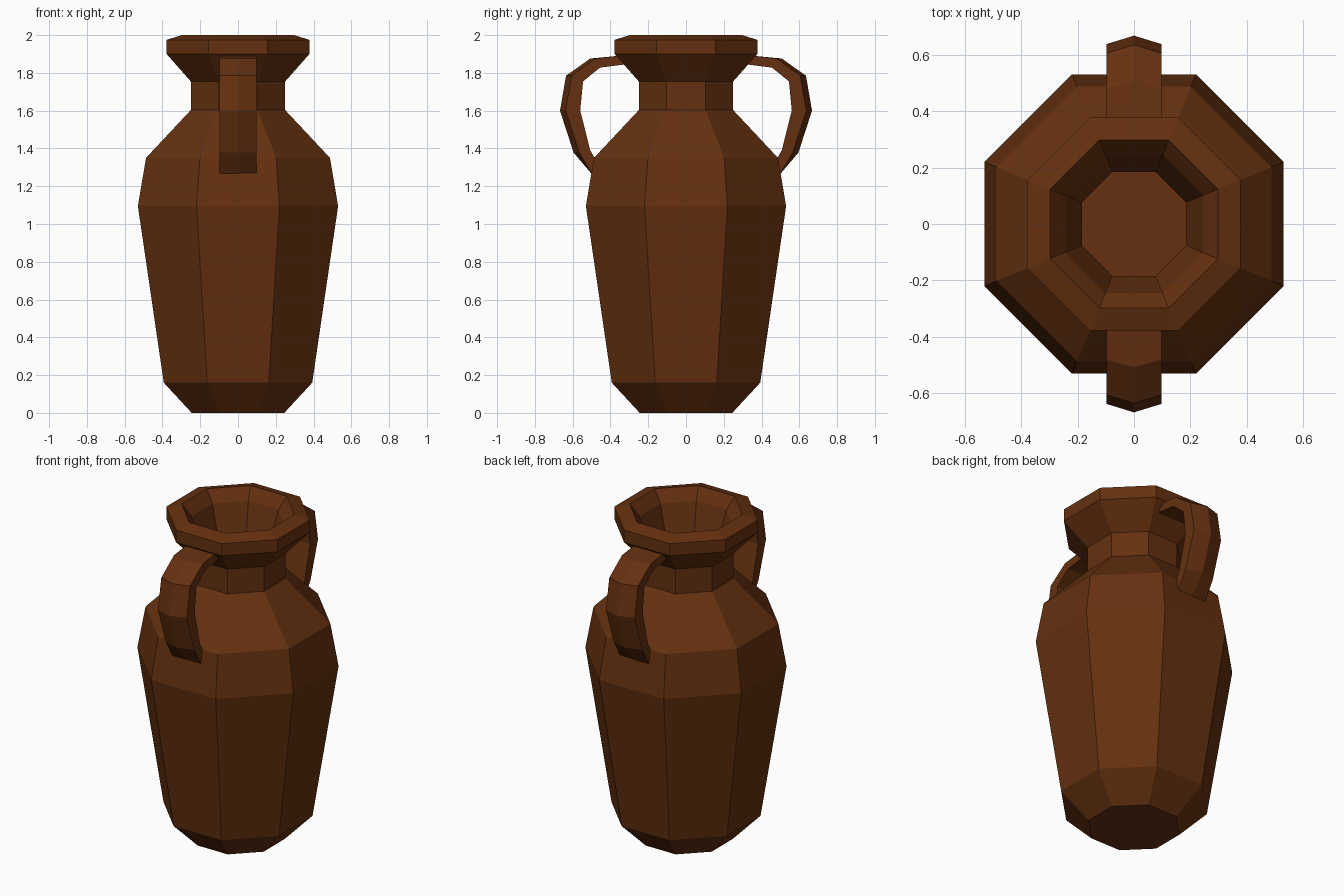
import bpy, bmesh, math

if "Cube" in bpy.data.objects:
    bpy.data.objects.remove(bpy.data.objects["Cube"])

clay = bpy.data.materials.new("brown_clay")
clay.diffuse_color = (0.13, 0.03, 0.005, 1)
clay.use_nodes = True
clay.node_tree.nodes["Principled BSDF"].inputs["Base Color"].default_value = clay.diffuse_color


def finish(name, bm):
    bmesh.ops.recalc_face_normals(bm, faces=bm.faces)
    mesh = bpy.data.meshes.new(name)
    bm.to_mesh(mesh)
    bm.free()
    mesh.materials.append(clay)
    obj = bpy.data.objects.new(name, mesh)
    bpy.context.collection.objects.link(obj)
    return obj


def loft(name, rings):
    """Closed rings bridged with quads and capped at both ends."""
    bm = bmesh.new()
    rows = [[bm.verts.new(p) for p in ring] for ring in rings]
    n = len(rows[0])
    for a, b in zip(rows, rows[1:]):
        for i in range(n):
            j = (i + 1) % n
            bm.faces.new((a[i], a[j], b[j], b[i]))
    bm.faces.new(rows[0])
    bm.faces.new(rows[-1])
    return finish(name, bm)


# Octagonal jar: (distance to flat side, height), outside up, then down inside
profile = [(0.245, 0), (0.393, 0.16), (0.53, 1.095), (0.487, 1.35),
           (0.25, 1.603), (0.25, 1.755), (0.378, 1.9), (0.378, 1.975),
           (0.297, 2.0), (0.245, 1.93), (0.185, 1.72), (0.185, 1.5)]


def octagon(flat, z):
    r = flat / math.cos(math.pi / 8)
    angles = [math.pi / 8 + k * math.pi / 4 for k in range(8)]
    return [(r * math.cos(a), r * math.sin(a), z) for a in angles]


loft("jar_body", [octagon(d, z) for d, z in profile])

# Handles: outer ridge (y, z), inner edge (y, z), depth of the ridge
stations = [((0.33, 1.893), (0.32, 1.845), 0.0),
            ((0.507, 1.876), (0.455, 1.828), 0.027),
            ((0.635, 1.785), (0.545, 1.755), 0.03),
            ((0.667, 1.6), (0.56, 1.6), 0.03),
            ((0.595, 1.378), (0.507, 1.39), 0.03),
            ((0.495, 1.26), (0.46, 1.31), 0.0)]
w = 0.098
for name, s in (("front_handle", -1), ("back_handle", 1)):
    rings = []
    for (oy, oz), (iy, iz), d in stations:
        rings.append([(-w, s * iy, iz), (w, s * iy, iz), (w, s * (oy - d), oz),
                      (0, s * (oy + 0.0001), oz), (-w, s * (oy - d), oz)])
    loft(name, rings)
